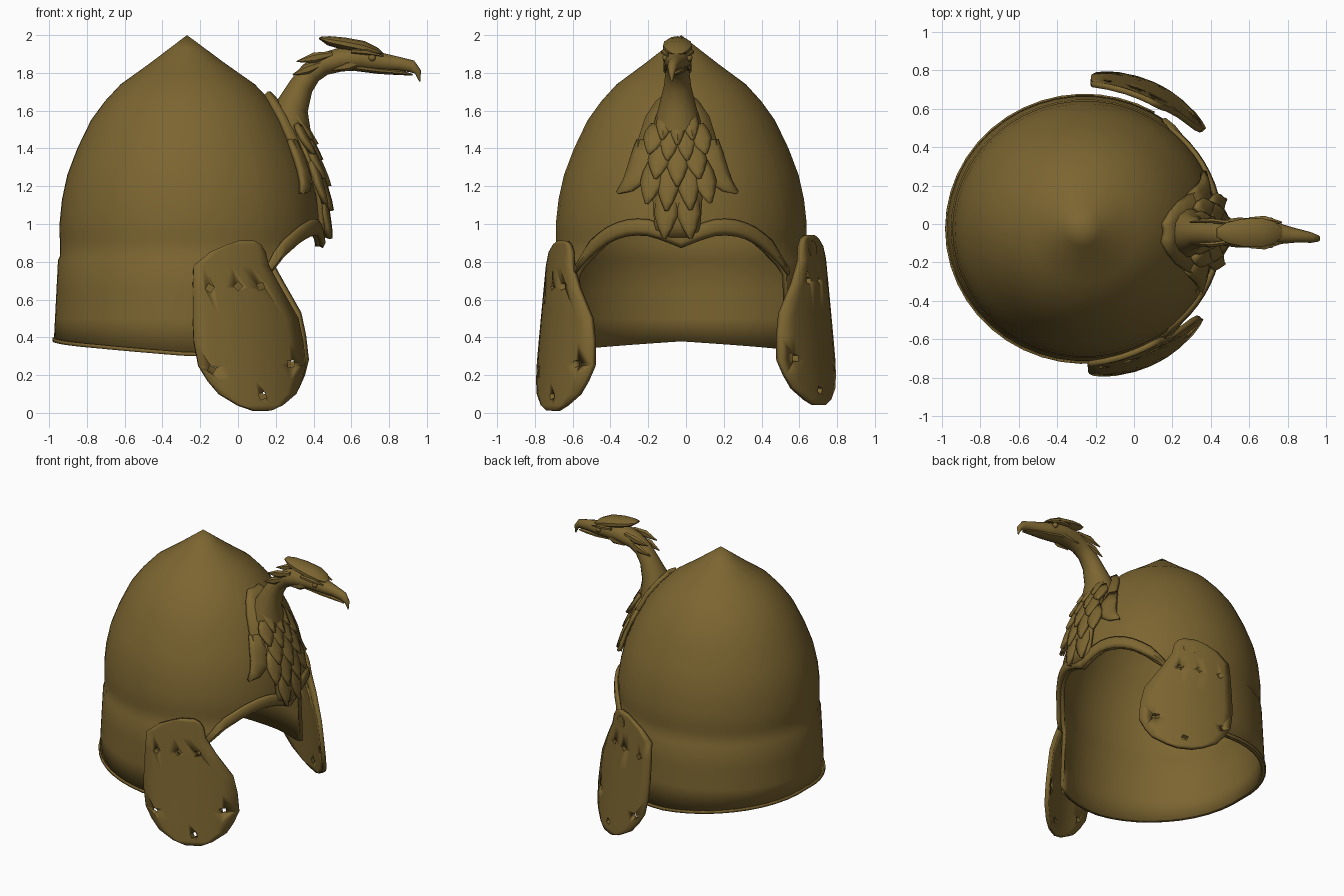
import bpy, bmesh
from math import sin, cos, pi, radians, sqrt
from mathutils import Vector

cube = bpy.data.objects.get("Cube")
if cube:
    bpy.data.objects.remove(cube, do_unlink=True)

bronze = bpy.data.materials.new("aged bronze")
bronze.use_nodes = True
bronze.diffuse_color = (0.2, 0.13, 0.03, 1)
bronze.node_tree.nodes["Principled BSDF"].inputs["Base Color"].default_value = (0.2, 0.13, 0.03, 1)

CX, CY = -0.255, -0.025   # helmet axis
MID = -0.045              # bird centre line


def interp(table, t):
    """Linear lookup in a list of (key, value) pairs with rising keys."""
    if t <= table[0][0]:
        return table[0][1]
    for (a, va), (b, vb) in zip(table, table[1:]):
        if t <= b:
            return va + (vb - va) * (t - a) / (b - a)
    return table[-1][1]


def finish(name, bm, angle=35):
    bmesh.ops.remove_doubles(bm, verts=bm.verts, dist=0.0005)
    bmesh.ops.recalc_face_normals(bm, faces=bm.faces)
    me = bpy.data.meshes.new(name)
    bm.to_mesh(me)
    bm.free()
    me.materials.append(bronze)
    ob = bpy.data.objects.new(name, me)
    bpy.context.collection.objects.link(ob)
    bpy.ops.object.select_all(action='DESELECT')
    ob.select_set(True)
    bpy.context.view_layer.objects.active = ob
    bpy.ops.object.shade_smooth_by_angle(angle=radians(angle))
    return ob


def sheet(name, rows, thick, closed=False, offset=0):
    """Skin a grid of points and give it thickness."""
    bm = bmesh.new()
    grid = [[bm.verts.new(p) for p in row] for row in rows]
    if closed:
        grid.append(grid[0])
    for a, b in zip(grid, grid[1:]):
        for i in range(len(a) - 1):
            bm.faces.new((a[i], a[i + 1], b[i + 1], b[i]))
    ob = finish(name, bm)
    mod = ob.modifiers.new("thickness", 'SOLIDIFY')
    mod.thickness, mod.offset = thick, offset
    return ob


def loft(name, sections, y=MID, sides=10, angle=40):
    """Tube through sections (x, y shift, z, half height, half width)."""
    bm = bmesh.new()
    pts = [Vector((x, y + dy, z)) for x, dy, z, h, w in sections]
    rings = []
    for i, (p, s) in enumerate(zip(pts, sections)):
        d = pts[min(i + 1, len(pts) - 1)] - pts[max(i - 1, 0)]
        up = Vector((-d.z, 0, d.x)).normalized()
        rings.append([bm.verts.new(p + up * s[3] * cos(2 * pi * k / sides)
                                   + Vector((0, s[4] * sin(2 * pi * k / sides), 0)))
                      for k in range(sides)])
    for a, b in zip(rings, rings[1:]):
        for k in range(sides):
            j = (k + 1) % sides
            bm.faces.new((a[k], a[j], b[j], b[k]))
    bm.faces.new(rings[0])
    bm.faces.new(rings[-1])
    return finish(name, bm, angle)


# Helmet shell: pointed profile whose lower edge varies round the head
PROFILE = [(0.30, 0.72), (0.38, 0.72), (0.81, 0.698), (0.83, 0.687), (1.0, 0.69), (1.13, 0.675),
           (1.26, 0.645), (1.4, 0.59), (1.55, 0.515), (1.65, 0.44), (1.74, 0.355), (1.85, 0.2), (2.0, 0.0)]
EDGE = [(0, 0.88), (8, 0.92), (17, 0.95), (27, 0.94), (36, 0.9), (47, 0.82), (55, 0.73),
        (55.5, 0.32), (60, 0.3), (90, 0.3), (130, 0.34), (180, 0.38)]


def radius(z):
    return interp(PROFILE, z)


def edge(deg):
    return interp(EDGE, abs(deg))


def on_shell(deg, z, off=0.0):
    r = radius(z) + off
    a = radians(deg)
    return (CX + r * cos(a) - 0.015 * max(0, z - 1), CY + 0.965 * r * sin(a), z)


half = [0, 4, 8, 12, 17, 22, 27, 32, 36, 42, 47, 51, 55, 55.5] + list(range(62, 180, 8))
angles = [-a for a in half[:0:-1]] + half + [180]
upper = [2.0, 1.93, 1.85, 1.79, 1.74, 1.65, 1.55, 1.47, 1.4, 1.33, 1.26, 1.19, 1.13, 1.06, 1.0]
columns = []
for a in angles:
    e = edge(a)
    lower = [max(z, e) for z in (0.96, 0.91, 0.83, 0.81, 0.65, 0.5)] + [e]
    columns.append([on_shell(a, z) for z in upper + lower])
sheet("helmet_shell", columns, 0.025, closed=True, offset=-1)

# Brow band along the face opening
brow = []
for a in range(-55, 56, 5):
    e = edge(a)
    w = 0.075 * min(1, (62 - abs(a)) / 15)
    brow.append([on_shell(a, e + w * t, o) for t, o in ((-0.05, 0.008), (0.3, 0.02), (0.8, 0.016), (1, 0.005))])
sheet("brow_band", brow, 0.02)

# Rim bead round the neck guard
rim = [[on_shell(a, edge(a) + h, 0.002) for h in (0, 0.02)] for a in range(60, 301, 8)]
for row, a in zip(rim, range(60, 301, 8)):
    m = a if a <= 180 else a - 360
    row[:] = [on_shell(m, edge(m) + h, 0.002) for h in (0, 0.02)]
sheet("neck_rim", rim, 0.012)

# Cheek plates with lacing holes
CHEEK = [(0.91, 0.0, 0.08), (0.89, -0.06, 0.115), (0.85, -0.15, 0.14), (0.78, -0.235, 0.155),
         (0.66, -0.24, 0.22), (0.5, -0.24, 0.31), (0.38, -0.235, 0.335), (0.25, -0.21, 0.35),
         (0.17, -0.16, 0.33), (0.1, -0.1, 0.3), (0.04, 0.0, 0.23), (0.012, 0.08, 0.17)]
HOLES = [(-0.15, 0.66), (0.0, 0.67), (0.12, 0.67), (-0.14, 0.23), (0.13, 0.09), (0.28, 0.26)]
for side, label, dx, dz in ((-1, "right", 0, 0), (1, "left", 0.015, 0.03)):
    rows = []
    for z, back, front in CHEEK:
        r = 0.715 + 0.085 * (0.91 - z) / 0.9
        xs = [back + (front - back) * i / 8 for i in range(9)]
        rows.append([(x + dx, side * sqrt(r * r - (x - CX) ** 2), z + dz) for x in xs])
    plate = sheet(label + "_cheek_plate", rows, 0.03)
    cut = bmesh.new()
    for x, z in HOLES:
        ends = [[cut.verts.new((x + dx + 0.024 * cos(k * pi / 2 + x * 9), side * y,
                                z + dz + 0.024 * sin(k * pi / 2 + x * 9))) for k in range(4)]
                for y in (0.3, 1.0)]
        cut.faces.new(ends[0])
        cut.faces.new(ends[1])
        for k in range(4):
            j = (k + 1) % 4
            cut.faces.new((ends[0][k], ends[0][j], ends[1][j], ends[1][k]))
    cutter = finish("hole_cutter", cut)
    cutter.hide_render = True
    mod = plate.modifiers.new("holes", 'BOOLEAN')
    mod.operation, mod.object, mod.solver = 'DIFFERENCE', cutter, 'EXACT'
    bpy.context.view_layer.objects.active = plate
    for m in list(plate.modifiers):
        bpy.ops.object.modifier_apply(modifier=m.name)
    bpy.data.objects.remove(cutter, do_unlink=True)

# Hinge rivet on the left plate
bpy.ops.mesh.primitive_cylinder_add(vertices=12, radius=0.045, depth=0.04,
                                    location=(0.06, 0.655, 0.865), rotation=(pi / 2, 0, radians(-25)))
rivet = bpy.context.object
rivet.name = "hinge_rivet"
rivet.data.materials.append(bronze)


# Feathers: tapered strips laid over the front of the shell
def strip(name, path, off0, off1, ridge=0.012, thick=0.025):
    rows = []
    for i, (y, z, w) in enumerate(path):
        ya, za, _ = path[max(i - 1, 0)]
        yb, zb, _ = path[min(i + 1, len(path) - 1)]
        d = Vector((yb - ya, zb - za)).normalized()
        off = off0 + (off1 - off0) * i / (len(path) - 1)
        row = []
        for t in (-1, -0.5, 0, 0.5, 1):
            py, pz = MID + y - d.y * w * t, z + d.x * w * t
            r = radius(pz)
            x = CX + sqrt(max(r * r - ((py - CY) / 0.965) ** 2, 0.01)) - 0.015 * max(0, pz - 1)
            row.append((x + off + ridge * (1 - abs(t)), py, pz))
        rows.append(row)
    return sheet(name, rows, thick)


def feather(name, y0, z0, y1, z1, w, off0, off1):
    shape = ((0, 0.6), (0.3, 0.95), (0.55, 1), (0.8, 0.55), (1, 0.03))
    strip(name, [(y0 + (y1 - y0) * t, z0 + (z1 - z0) * t, w * k) for t, k in shape], off0, off1)


strip("collar", [(0, 1.69, 0.05), (0, 1.64, 0.11), (0, 1.56, 0.165), (0, 1.45, 0.2),
                 (0, 1.32, 0.215), (0, 1.24, 0.19)], 0.015, 0.015, 0.01, 0.035)
strip("breast_plate", [(0, 1.5, 0.13), (0, 1.3, 0.15), (0, 1.15, 0.13), (0, 1.0, 0.12), (0, 0.93, 0.1)], 0.05, 0.01)
for s, label in ((-1, "right"), (1, "left")):
    strip(label + "_collar_tip", [(s * 0.17, 1.44, 0.04), (s * 0.185, 1.34, 0.06), (s * 0.21, 1.26, 0.06),
                                  (s * 0.26, 1.2, 0.035), (s * 0.315, 1.165, 0.003)], 0.015, 0.02)

# Rows: base height, tip height, sideways spots, half width, base and tip offsets
ROWS = [(1.2, 0.9, (-0.06, 0.06), 0.06, 0.03, 0.045),
        (1.33, 1.05, (-0.14, -0.05, 0.06, 0.15), 0.055, 0.045, 0.06),
        (1.43, 1.2, (-0.1, 0, 0.1), 0.055, 0.06, 0.07),
        (1.52, 1.32, (-0.13, -0.045, 0.045, 0.13), 0.05, 0.065, 0.075),
        (1.6, 1.42, (-0.07, 0, 0.07), 0.04, 0.075, 0.085)]
for n, (z0, z1, spots, w, o0, o1) in enumerate(ROWS):
    for k, y in enumerate(spots):
        lift = 0.06 * abs(y) / 0.15
        feather(f"breast_feather_{n}_{k}", y * 0.8, z0, y * 1.15, z1 + lift, w, o0, o1)

# Bird neck, head and hooked beak
loft("bird_neck_and_head", [(0.25, 0, 1.40, 0.13, 0.15), (0.27, 0, 1.52, 0.115, 0.13), (0.285, 0, 1.62, 0.088, 0.1),
                            (0.335, 0, 1.73, 0.065, 0.072), (0.385, 0, 1.8, 0.06, 0.064),
                            (0.45, 0, 1.845, 0.06, 0.066), (0.54, 0, 1.87, 0.063, 0.078),
                            (0.65, 0, 1.875, 0.062, 0.076), (0.75, -0.005, 1.858, 0.05, 0.055),
                            (0.85, -0.015, 1.848, 0.037, 0.036), (0.92, -0.025, 1.835, 0.033, 0.028),
                            (0.953, -0.03, 1.805, 0.018, 0.018), (0.962, -0.03, 1.755, 0.003, 0.004)], sides=12)
loft("lower_beak", [(0.62, 0, 1.83, 0.02, 0.055), (0.75, -0.005, 1.812, 0.018, 0.045),
                    (0.86, -0.015, 1.802, 0.014, 0.03), (0.925, -0.025, 1.79, 0.004, 0.01)])
loft("crest", [(0.43, 0, 1.985, 0.006, 0.025), (0.48, 0, 1.97, 0.025, 0.055), (0.56, 0, 1.955, 0.033, 0.075),
               (0.66, 0, 1.935, 0.035, 0.08), (0.73, 0, 1.915, 0.022, 0.06), (0.77, 0, 1.9, 0.004, 0.025)], angle=25)

# Eyes, brows and head feathers, one of each per side
for s, label in ((-1, "right"), (1, "left")):
    bpy.ops.mesh.primitive_uv_sphere_add(segments=10, ring_count=6, radius=0.02,
                                         location=(0.71, MID + s * 0.06, 1.88))
    eye = bpy.context.object
    eye.name = label + "_eye"
    eye.data.materials.append(bronze)
    bpy.ops.object.shade_smooth()
    loft(label + "_brow", [(0.6, s * 0.07, 1.915, 0.012, 0.012), (0.68, s * 0.07, 1.91, 0.015, 0.02),
                           (0.77, s * 0.052, 1.89, 0.004, 0.006)], sides=6)
    for n, (x, z, tx, tz) in enumerate(((0.5, 1.9, 0.31, 1.86), (0.45, 1.85, 0.29, 1.79),
                                        (0.66, 1.86, 0.5, 1.815))):
        loft(f"{label}_head_feather_{n}", [(x, s * 0.05, z, 0.015, 0.012),
                                           ((x + tx) / 2, s * 0.062, (z + tz) / 2, 0.028, 0.014),
                                           (tx, s * 0.055, tz, 0.003, 0.004)], sides=6)
